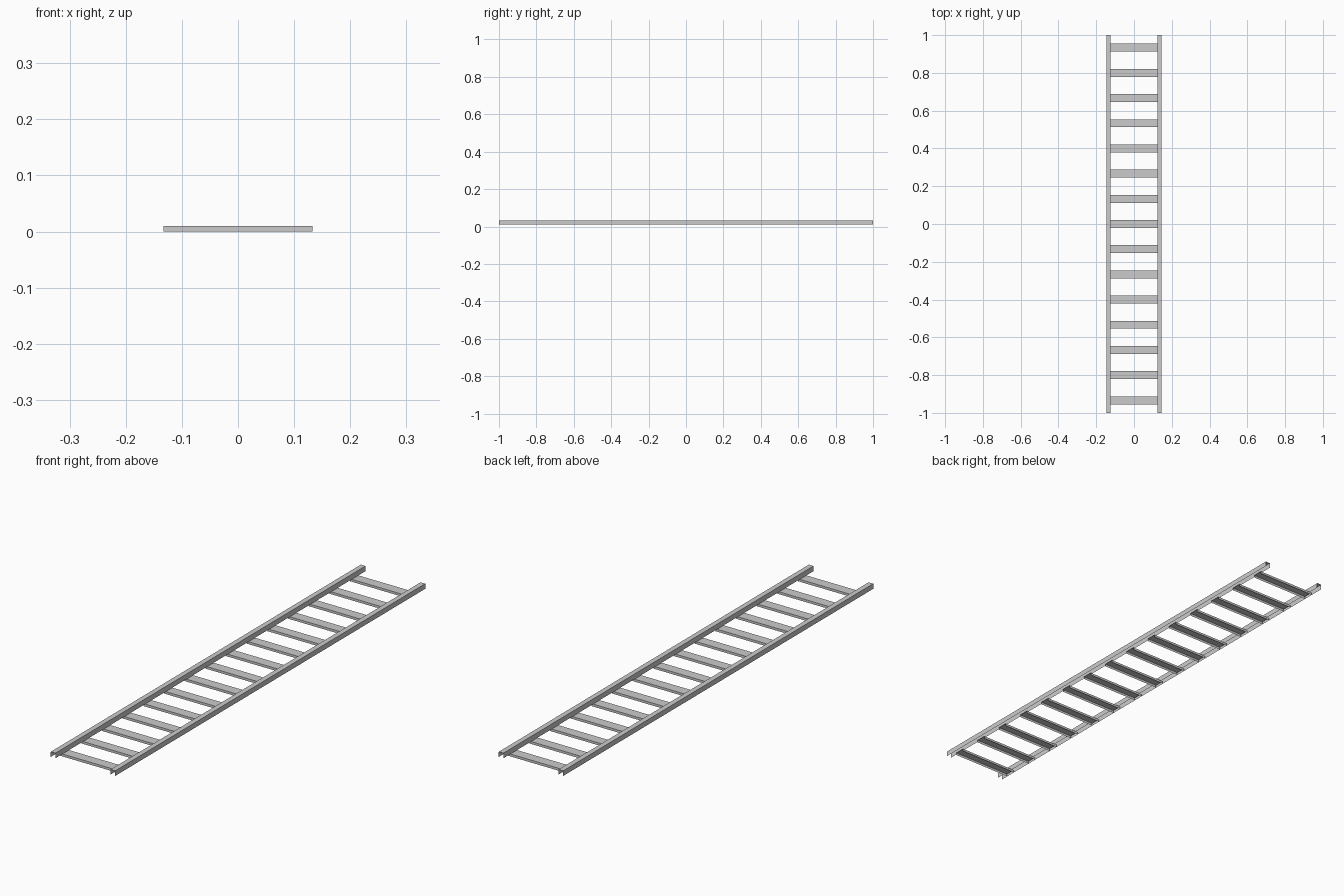
import bpy
import bmesh
from mathutils import Vector

if "Cube" in bpy.data.objects:
    bpy.data.objects.remove(bpy.data.objects["Cube"])


def channel(name, width, height, length, loc, along_x=False):
    """Thin sheet U-channel, open at the bottom and at both ends."""
    w, l = width / 2, length / 2
    profile = [(-w, 0), (-w, height), (w, height), (w, 0)]
    bm = bmesh.new()
    near, far = [], []
    for a, z in profile:
        for t, row in ((-l, near), (l, far)):
            co = (t, -a, z) if along_x else (a, t, z)
            row.append(bm.verts.new(Vector(co)))
    for i in range(3):
        bm.faces.new((near[i], near[i + 1], far[i + 1], far[i]))
    bm.normal_update()
    # outside faces outward: the top plate must point up
    if bm.faces[:][1].normal.z < 0:
        bmesh.ops.reverse_faces(bm, faces=bm.faces[:])
    mesh = bpy.data.meshes.new(name)
    bm.to_mesh(mesh)
    bm.free()
    obj = bpy.data.objects.new(name, mesh)
    obj.location = loc
    bpy.context.collection.objects.link(obj)
    return obj


RUNG_H = 0.01
RUNGS = 15
PITCH = 2 / RUNGS

# side rails resting on the rungs
for side, label in ((-1, "left"), (1, "right")):
    channel(f"{label}_rail", 0.021, 0.021, 2.0, (side * 0.135, 0, RUNG_H))

# evenly spaced rungs, ending under the middle of each rail
for i in range(RUNGS):
    y = (i - (RUNGS - 1) / 2) * PITCH
    channel(f"rung_{i + 1}", 0.042, RUNG_H, 0.266, (0, y, 0), along_x=True)
